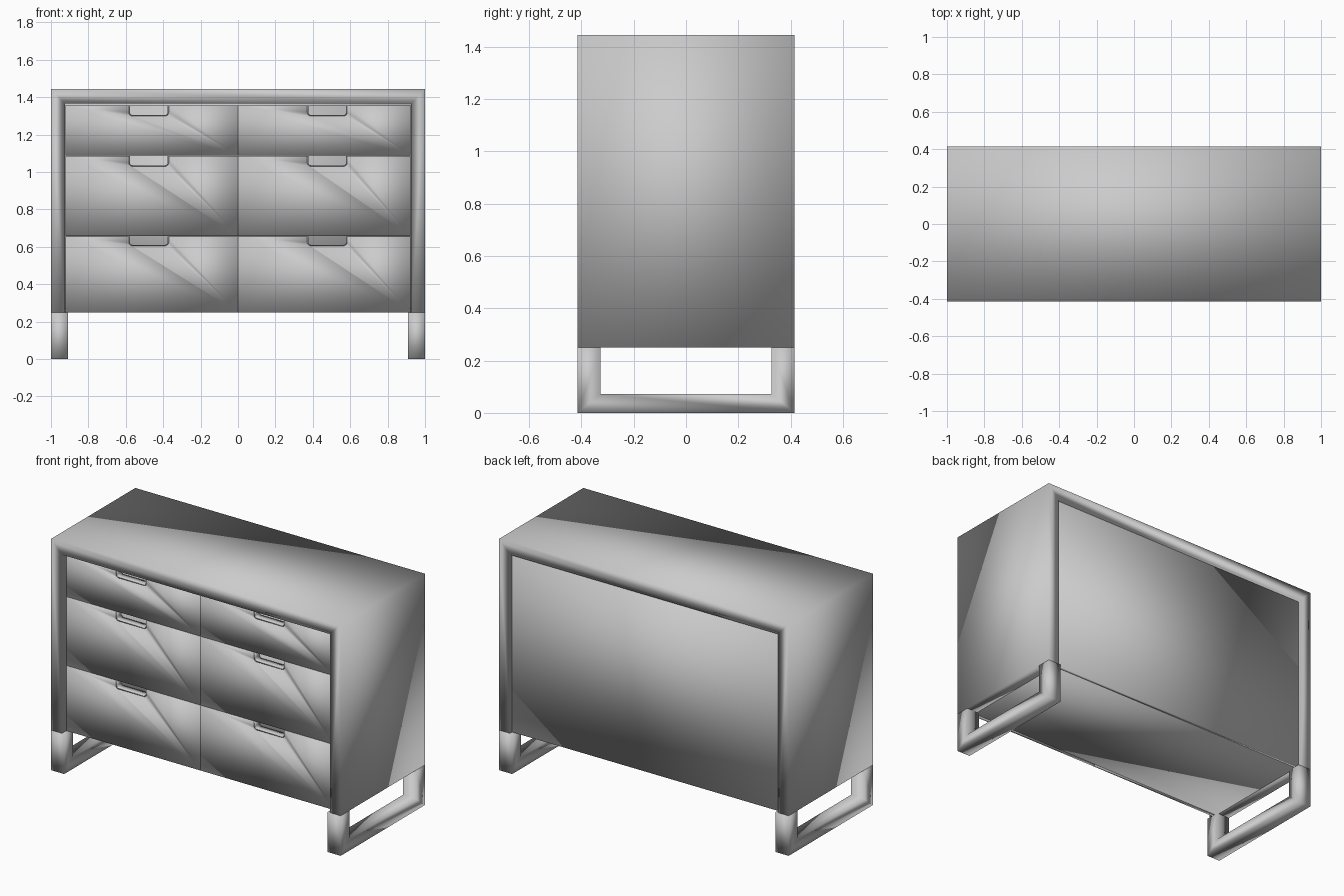
import bpy, bmesh, math

if "Cube" in bpy.data.objects:
    bpy.data.objects.remove(bpy.data.objects["Cube"])

W, D, H, LEG = 1.0, 0.415, 1.445, 0.25   # half width, half depth, height, leg height
IN = 0.925                               # inner half width of the carcass
FRONT = -D + 0.042                       # recessed plane of the drawer fronts


def prism(name, pts, axis, a, b):
    """Extrude a 2D profile along x (pts = y,z) or y (pts = x,z) from a to b, soft shaded."""
    bm = bmesh.new()
    to3d = (lambda u, v: (a, u, v)) if axis == 'x' else (lambda u, v: (u, a, v))
    face = bm.faces.new([bm.verts.new(to3d(u, v)) for u, v in pts])
    new = bmesh.ops.extrude_face_region(bm, geom=[face])['geom']
    move = (b - a, 0, 0) if axis == 'x' else (0, b - a, 0)
    bmesh.ops.translate(bm, vec=move, verts=[g for g in new if isinstance(g, bmesh.types.BMVert)])
    bmesh.ops.recalc_face_normals(bm, faces=bm.faces)
    for f in bm.faces:
        f.smooth = True
    me = bpy.data.meshes.new(name)
    bm.to_mesh(me)
    bm.free()
    ob = bpy.data.objects.new(name, me)
    bpy.context.collection.objects.link(ob)
    return ob


def panel(name, x0, x1, y0, y1, z0, z1):
    return prism(name, [(x0, z0), (x1, z0), (x1, z1), (x0, z1)], 'y', y0, y1)


# Carcass: top and both sides as one upside-down U
prism("carcass", [(-W, LEG), (-W, H), (W, H), (W, LEG), (IN, LEG), (IN, 1.365),
                  (-IN, 1.365), (-IN, LEG)], 'y', -D, D)

# Back, bottom and the board seen behind the handle notches
panel("back_panel", -IN, IN, D - 0.04, D - 0.02, LEG, 1.365)
panel("bottom_panel", -IN, IN, FRONT + 0.021, D - 0.04, LEG + 0.002, LEG + 0.02)
panel("drawer_backing", -IN, IN, FRONT + 0.05, FRONT + 0.065, LEG + 0.02, 1.355)


def notch(cx, hw, z_top, z_bot, r=0.02):
    """Round-cornered notch outline, from top right round to top left."""
    pts = [(cx + hw, z_top)]
    for sx, start in ((1, 0), (-1, -90)):
        for i in range(6):
            t = math.radians(start - 18 * i)
            pts.append((cx + sx * (hw - r) + r * math.cos(t), z_bot + r + r * math.sin(t)))
    return pts + [(cx - hw, z_top)]


# Drawer front with a notch in its top edge, and a thin liner as the pull
def drawer(side, row, x0, x1, z0, z1, cx, depth):
    cut = notch(cx, 0.107, z1, z1 - depth)
    inner = notch(cx, 0.101, z1, z1 - depth + 0.006, 0.015)
    prism(f"drawer_{side}_{row}", [(x0, z0), (x1, z0), (x1, z1)] + cut + [(x0, z1)],
          'y', FRONT, FRONT + 0.02)
    prism(f"pull_{side}_{row}", cut + inner[::-1], 'y', FRONT + 0.002, FRONT + 0.05)


rows = [(LEG, 0.655, 0.05), (0.658, 1.085, 0.055), (1.088, 1.356, 0.057)]
for row, (z0, z1, depth) in enumerate(rows):
    drawer("left", row, -IN + 0.002, -0.0005, z0, z1, -0.477, depth)
    drawer("right", row, 0.0005, IN - 0.002, z0, z1, 0.477, depth)

# U-shaped sled legs
leg = [(-D, LEG), (-D, 0), (D, 0), (D, LEG), (0.327, LEG), (0.327, 0.073),
       (-0.327, 0.073), (-0.327, LEG)]
prism("leg_left", leg, 'x', -W, -0.91)
prism("leg_right", leg, 'x', 0.91, W)
